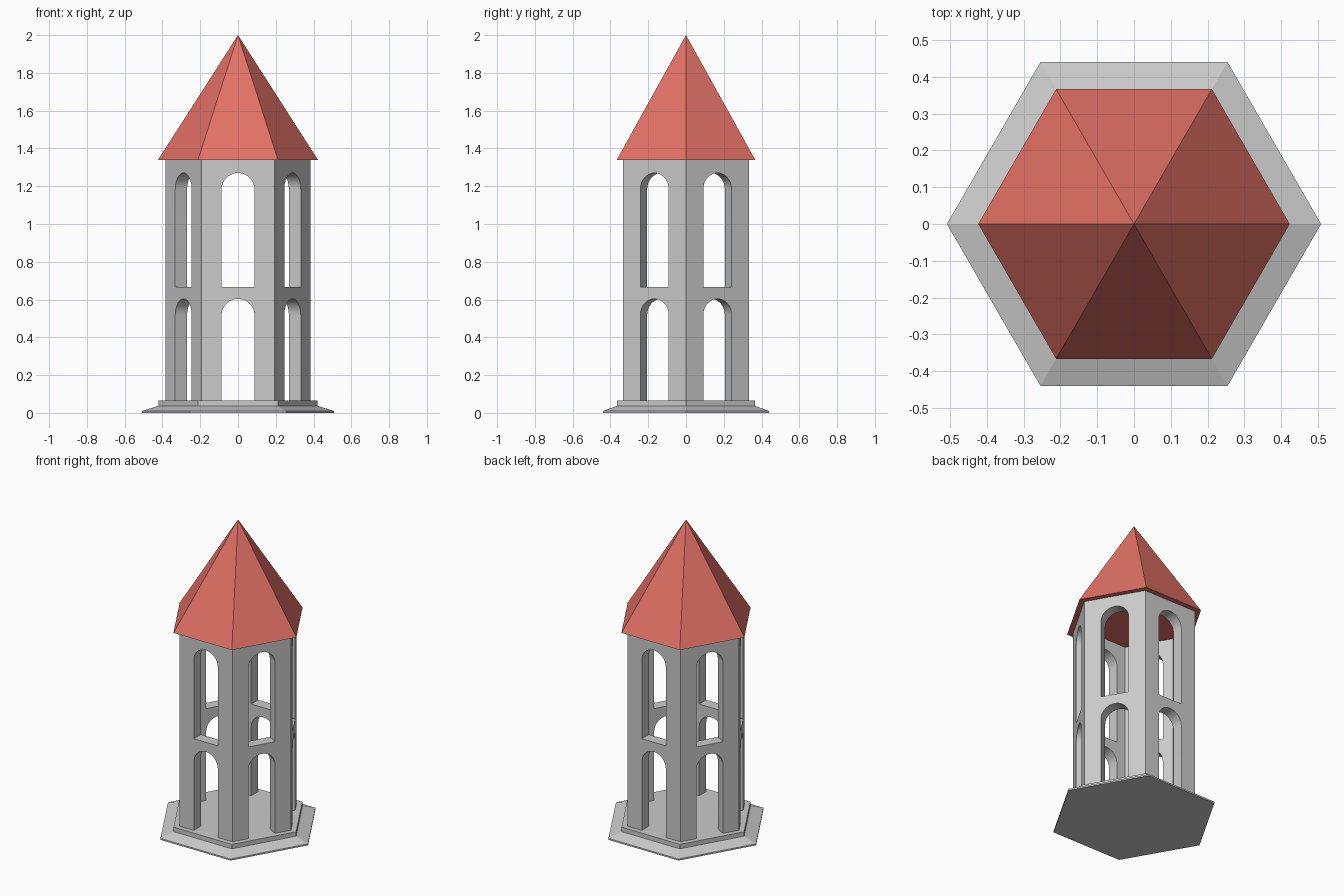
import bpy
import bmesh
from math import cos, sin, pi, radians
from mathutils import Matrix, Vector

default = bpy.data.objects.get("Cube")
if default:
    bpy.data.objects.remove(default, do_unlink=True)

SIDES = 6
FLOOR, EAVES, TOP = 0.066, 1.34, 2.0
OUTER, INNER = 0.385, 0.301      # corner radii of the wall
HALF_WIDTH = 0.087               # half width of each opening


def material(name, color):
    mat = bpy.data.materials.new(name)
    mat.use_nodes = True
    mat.diffuse_color = (*color, 1)
    mat.node_tree.nodes["Principled BSDF"].inputs["Base Color"].default_value = (*color, 1)
    return mat


def make_object(name, bm, mat=None):
    bmesh.ops.recalc_face_normals(bm, faces=bm.faces)
    mesh = bpy.data.meshes.new(name)
    bm.to_mesh(mesh)
    bm.free()
    obj = bpy.data.objects.new(name, mesh)
    bpy.context.collection.objects.link(obj)
    if mat:
        mesh.materials.append(mat)
    return obj


def ring(bm, radius, z):
    angles = [2 * pi * i / SIDES for i in range(SIDES)]
    return [bm.verts.new((radius * cos(a), radius * sin(a), z)) for a in angles]


def bridge(bm, lower, upper):
    for i in range(SIDES):
        j = (i + 1) % SIDES
        bm.faces.new((lower[i], lower[j], upper[j], upper[i]))


def add_arch(bm, bottom, top, angle):
    """Add a round-headed prism that pierces the wall facing the angle."""
    spring, steps = top - HALF_WIDTH, 20
    outline = [(-HALF_WIDTH, bottom), (HALF_WIDTH, bottom)]
    outline += [(HALF_WIDTH * cos(pi * i / steps), spring + HALF_WIDTH * sin(pi * i / steps))
                for i in range(steps + 1)]
    turn = Matrix.Rotation(angle, 3, 'Z')
    face = bm.faces.new([bm.verts.new(turn @ Vector((0.22, u, z))) for u, z in outline])
    moved = bmesh.ops.extrude_face_region(bm, geom=[face], use_keep_orig=True)["geom"]
    verts = [v for v in moved if isinstance(v, bmesh.types.BMVert)]
    bmesh.ops.translate(bm, verts=verts, vec=turn @ Vector((0.18, 0, 0)))


stone = material("grey stone", (0.60, 0.60, 0.60))
tile = material("red roof", (0.76, 0.165, 0.13))

# Stepped base with a sloping skirt
bm = bmesh.new()
levels = [ring(bm, r, z) for r, z in
          [(0.508, 0), (0.508, 0.01), (0.422, 0.037), (0.422, FLOOR)]]
for lower, upper in zip(levels, levels[1:]):
    bridge(bm, lower, upper)
bm.faces.new(levels[0])
bm.faces.new(levels[-1])
make_object("base", bm, stone)

# Hollow hexagonal wall
bm = bmesh.new()
loops = [ring(bm, r, z) for r, z in
         [(OUTER, FLOOR), (OUTER, EAVES), (INNER, EAVES), (INNER, FLOOR)]]
for i in range(4):
    bridge(bm, loops[i], loops[(i + 1) % 4])
wall = make_object("arcade_wall", bm, stone)

# Two storeys of arched openings cut through every side
bm = bmesh.new()
for side in range(SIDES):
    facing = 2 * pi * (side + 0.5) / SIDES
    add_arch(bm, FLOOR - 0.04, 0.604, facing)
    add_arch(bm, 0.667, 1.27, facing)
cutter = make_object("arch_cutter", bm)
cutter.hide_render = True
cut = wall.modifiers.new("arches", 'BOOLEAN')
cut.operation = 'DIFFERENCE'
cut.solver = 'EXACT'
cut.object = cutter
bpy.ops.object.select_all(action='DESELECT')
bpy.context.view_layer.objects.active = wall
wall.select_set(True)
bpy.ops.object.modifier_apply(modifier=cut.name)
bpy.data.objects.remove(cutter, do_unlink=True)
bpy.ops.object.shade_smooth_by_angle(angle=radians(25))

# Pointed roof with overhanging eaves
bm = bmesh.new()
eaves = ring(bm, 0.423, EAVES)
peak = bm.verts.new((0, 0, TOP))
bm.faces.new(eaves)
for i in range(SIDES):
    bm.faces.new((eaves[i], eaves[(i + 1) % SIDES], peak))
make_object("roof", bm, tile)
